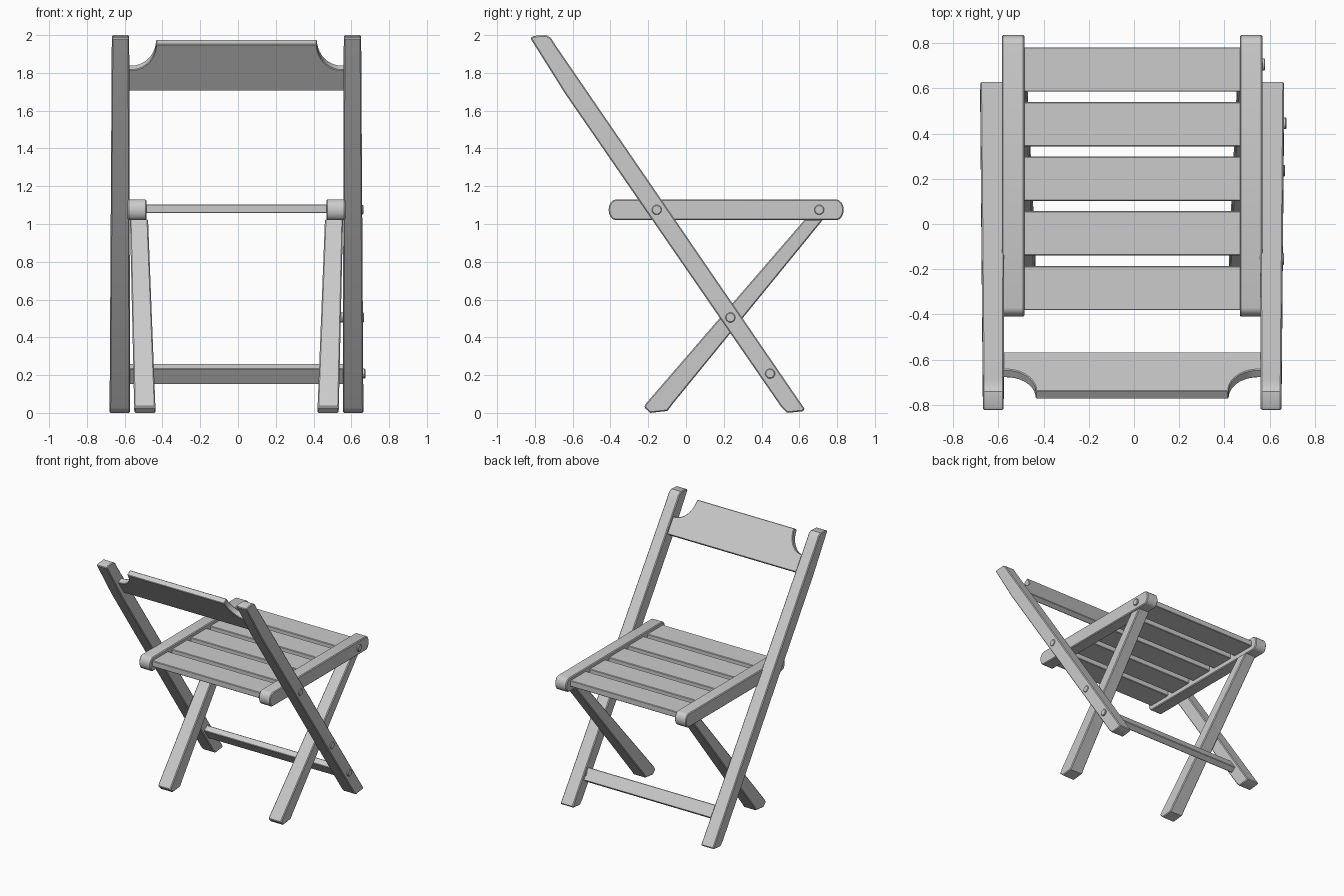
import bpy, bmesh, math
from mathutils import Vector

default_cube = bpy.data.objects.get("Cube")
if default_cube:
    bpy.data.objects.remove(default_cube, do_unlink=True)

wood = bpy.data.materials.new("pale_grey")
wood.use_nodes = True
GREY = (0.6, 0.6, 0.6, 1.0)
wood.diffuse_color = GREY
wood.node_tree.nodes["Principled BSDF"].inputs["Base Color"].default_value = GREY

CENTRE = -0.008                                   # frame's mirror plane in x
TILT = Vector((0, -0.572, 0.82)).normalized()     # direction up the long legs
FACE = Vector((0, TILT.z, -TILT.y))               # normal on the sitter's side
parts = []


def prism(name, outline, place, bevel=0.006):
    """Extrude a 2D outline; place(u, v, side) gives each point, side 0 or 1."""
    bm = bmesh.new()
    rings = [[bm.verts.new(place(u, v, s)) for u, v in outline] for s in (0, 1)]
    bm.faces.new(rings[0])
    bm.faces.new(rings[1][::-1])
    n = len(outline)
    for i in range(n):
        j = (i + 1) % n
        bm.faces.new((rings[0][i], rings[0][j], rings[1][j], rings[1][i]))
    bmesh.ops.recalc_face_normals(bm, faces=bm.faces[:])
    if bevel:
        sharp = [e for e in bm.edges if e.calc_face_angle(0) > math.radians(50)]
        bmesh.ops.bevel(bm, geom=sharp, offset=bevel, segments=1,
                        affect='EDGES', clamp_overlap=True)
    mesh = bpy.data.meshes.new(name)
    bm.to_mesh(mesh)
    bm.free()
    mesh.materials.append(wood)
    ob = bpy.data.objects.new(name, mesh)
    bpy.context.collection.objects.link(ob)
    parts.append(ob)
    return ob


def side_pair(name, outline, low, high, top):
    """Mirrored bars from a (y, z) outline; x spans run from low to high."""
    for label, sign in (("left", 1), ("right", -1)):
        def place(y, z, s):
            t = z / top
            return (CENTRE + sign * (low[s] * (1 - t) + high[s] * t), y, z)
        prism(f"{label}_{name}", outline, place)


def arc(cx, cy, rx, ry, start, end, steps):
    angles = [math.radians(start + (end - start) * i / steps) for i in range(steps + 1)]
    return [(cx + rx * math.cos(a), cy + ry * math.sin(a)) for a in angles]


# Long legs that carry the backrest
side_pair("long_leg",
          [(-0.825, 1.985), (-0.805, 1.996), (-0.74, 2.0), (-0.715, 1.985), (-0.69, 1.945),
           (-0.515, 1.69), (0.605, 0.055), (0.63, 0.018), (0.615, 0.008), (0.535, 0.0),
           (0.505, 0.03), (-0.64, 1.69)],
          (0.563, 0.672), (0.568, 0.66), 2.0)

# Short legs under the seat rails, leaning inwards
side_pair("short_leg",
          [(0.63, 1.025), (0.727, 1.025), (-0.07, 0.048), (-0.098, 0.01), (-0.19, 0.0),
           (-0.222, 0.03), (-0.21, 0.052)],
          (0.428, 0.541), (0.468, 0.564), 1.02)

# Seat rails with rounded ends
RAIL_Z, RAIL_R = 1.075, 0.055
side_pair("seat_rail",
          arc(0.795, RAIL_Z, 0.04, RAIL_R, -90, 90, 8) + arc(-0.37, RAIL_Z, 0.04, RAIL_R, 90, 270, 8),
          (0.476, 0.576), (0.476, 0.576), 1.0)


def box(name, half_width, centre, along, height, across, thickness):
    """Crosswise board between the two sides."""
    h, t = height / 2, thickness / 2
    prism(name, [(-h, -t), (h, -t), (h, t), (-h, t)],
          lambda u, v, s: Vector((CENTRE + half_width * (2 * s - 1), 0, 0))
          + Vector(centre) + along * u + across * v, 0.004)


# Five seat slats
for i in range(5):
    box(f"seat_slat_{i + 1}", 0.485, (0, -0.283 + 0.2415 * i, 1.081),
        Vector((0, 1, 0)), 0.196, Vector((0, 0, 1)), 0.047)

# Low crossbar between the long legs
box("crossbar", 0.58, (0, 0.44, 0.205), TILT, 0.1, FACE, 0.05)

# Backrest board with scooped upper corners
W, H, SCOOP = 0.578, 0.15, 0.165
half = [(W, -H), (W, H - SCOOP)] + arc(W - 0.02, H, 0.132, SCOOP, 270, 180, 10)
outline = half + [(-x, v) for x, v in reversed(half)]
prism("backrest", outline,
      lambda u, v, s: Vector((CENTRE + u, -0.67, 1.84)) + TILT * v + FACE * 0.044 * (s - 0.5),
      0.004)

# Pivot bolts on the left side: y, z, inner x, outer x
BOLTS = {"seat_pivot_bolt": (-0.155, 1.075, 0.52, 0.664),
         "seat_front_bolt": (0.705, 1.075, 0.52, 0.58),
         "leg_crossing_bolt": (0.235, 0.505, 0.5, 0.668),
         "crossbar_bolt": (0.445, 0.208, 0.55, 0.674)}
for name, (y, z, inner, outer) in BOLTS.items():
    prism(name, arc(y, z, 0.026, 0.026, 0, 345, 23),
          lambda u, v, s: (outer if s else inner, u, v), 0.004)

# Smooth the curved ends, keep the edges crisp
bpy.ops.object.select_all(action='DESELECT')
for ob in parts:
    ob.select_set(True)
bpy.context.view_layer.objects.active = parts[0]
bpy.ops.object.shade_smooth_by_angle(angle=math.radians(30))
